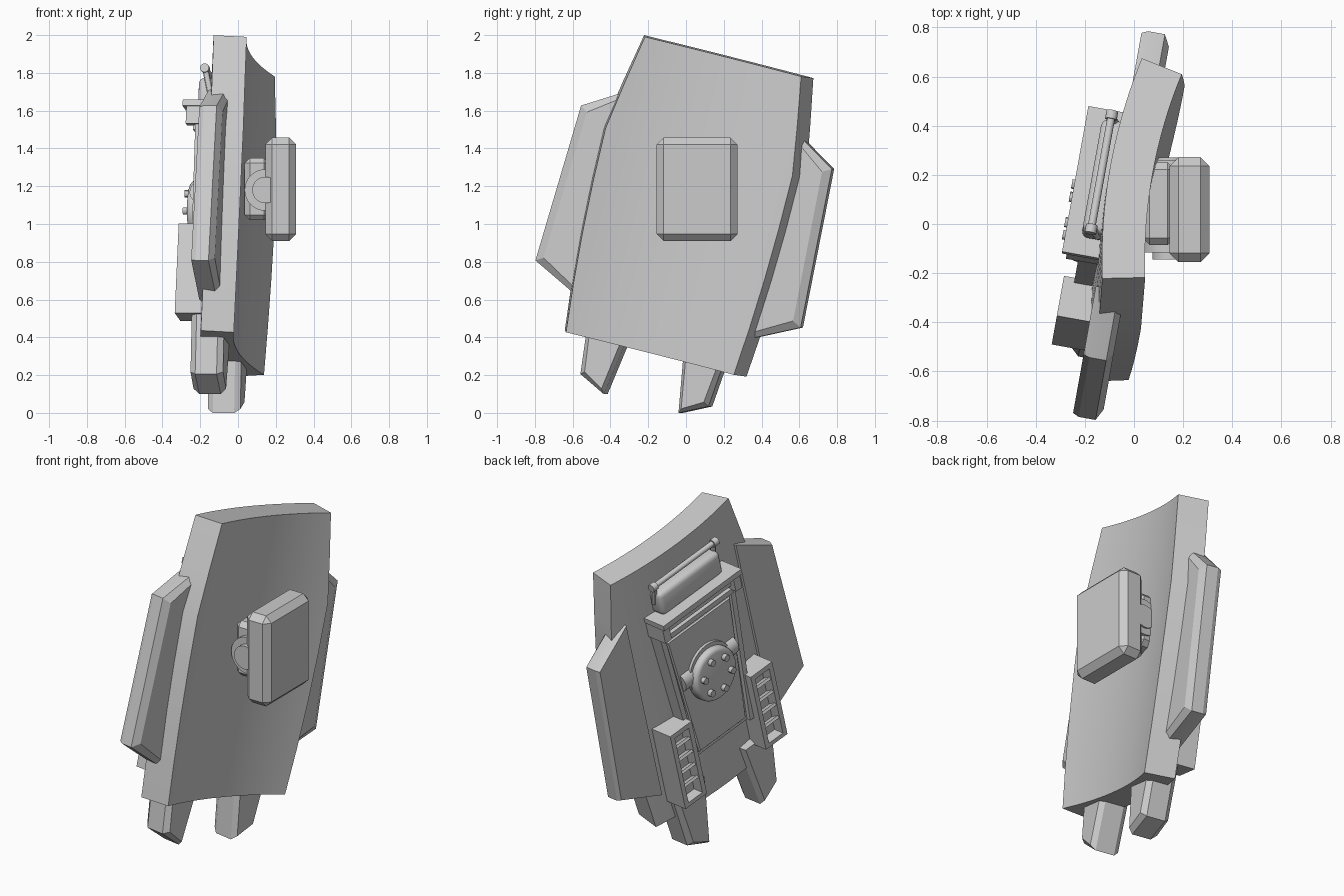
import bpy, bmesh, math
from mathutils import Matrix, Vector

if "Cube" in bpy.data.objects:
    bpy.data.objects.remove(bpy.data.objects["Cube"])

grey = bpy.data.materials.new("plain grey")
grey.use_nodes = True
grey.diffuse_color = (0.6, 0.6, 0.6, 1)
grey.node_tree.nodes["Principled BSDF"].inputs["Base Color"].default_value = (0.6, 0.6, 0.6, 1)

# Shield frame: local x across, local y up the shield, local z to the inside
yaw, roll = math.radians(10.2), math.radians(14)
flat = Vector((math.sin(yaw), math.cos(yaw), 0))
up = Vector((0, 0, 1))
U = flat * math.cos(roll) - up * math.sin(roll)
V = flat * math.sin(roll) + up * math.cos(roll)
W = U.cross(V)
FRAME = Matrix.Translation((0.089, 0.0025, 1.1)) @ Matrix((U, V, W)).transposed().to_4x4()
WORLD = Matrix.Identity(4)


def finish(name, bm, frame=FRAME, smooth=30):
    bmesh.ops.recalc_face_normals(bm, faces=bm.faces[:])
    bm.transform(frame)
    mesh = bpy.data.meshes.new(name)
    bm.to_mesh(mesh)
    bm.free()
    mesh.materials.append(grey)
    obj = bpy.data.objects.new(name, mesh)
    bpy.context.collection.objects.link(obj)
    bpy.ops.object.select_all(action='DESELECT')
    obj.select_set(True)
    bpy.context.view_layer.objects.active = obj
    bpy.ops.object.shade_smooth_by_angle(angle=math.radians(smooth))
    return obj


def prism(name, outline, w0, w1, side=1, chamfer_out=0, chamfer_in=0, depth=0.03):
    """Extruded outline whose two end faces may be chamfered."""
    bm = bmesh.new()
    rings = [[bm.verts.new((u * side, v, w)) for u, v in outline] for w in (w0, w1)]
    n = len(outline)
    ends = [bm.faces.new(r) for r in rings]
    for i in range(n):
        j = (i + 1) % n
        bm.faces.new((rings[0][i], rings[0][j], rings[1][j], rings[1][i]))
    bmesh.ops.recalc_face_normals(bm, faces=bm.faces[:])
    for face, size in zip(ends, (chamfer_out, chamfer_in)):
        if size:
            bmesh.ops.inset_region(bm, faces=[face], thickness=size, depth=depth)
    return finish(name, bm, smooth=20)


def box(name, lo, hi, bevel=0, segments=1, frame=FRAME, tilt=0):
    lo, hi = Vector(lo), Vector(hi)
    bm = bmesh.new()
    bmesh.ops.create_cube(bm, size=1)
    bm.transform(Matrix.Diagonal((*(hi - lo), 1)))
    if bevel:
        bmesh.ops.bevel(bm, geom=bm.edges[:], offset=bevel, segments=segments,
                        profile=0.5, affect='EDGES')
    bm.transform(Matrix.Translation((lo + hi) / 2) @ Matrix.Rotation(tilt, 4, 'X'))
    return finish(name, bm, frame)


def rod(name, a, b, radius, bevel=0, sides=32, frame=FRAME):
    a, b = Vector(a), Vector(b)
    bm = bmesh.new()
    bmesh.ops.create_cone(bm, cap_ends=True, segments=sides, radius1=radius,
                          radius2=radius, depth=(b - a).length)
    if bevel:
        rims = [e for e in bm.edges if any(len(f.verts) > 4 for f in e.link_faces)]
        bmesh.ops.bevel(bm, geom=rims, offset=bevel, segments=4, profile=0.5, affect='EDGES')
    turn = Vector((0, 0, 1)).rotation_difference(b - a).to_matrix().to_4x4()
    bm.transform(Matrix.Translation((a + b) / 2) @ turn)
    return finish(name, bm, frame)


# Curved shield plate, widest above the middle
R, THICK, COLS = 2.1, 0.175, 20
centre = math.sqrt(R * R - 0.45 ** 2)
rows = [(-0.81, 0.465), (-0.55, 0.488), (-0.28, 0.505), (0, 0.515),
        (0.29, 0.518), (0.55, 0.478), (0.81, 0.433)]
bm = bmesh.new()
layers = []
for radius in (R, R + THICK):
    grid = []
    for v, half in rows:
        a = math.asin(half / R)
        angles = [a * (2 * i / COLS - 1) for i in range(COLS + 1)]
        grid.append([bm.verts.new((radius * math.sin(t), v, centre - radius * math.cos(t)))
                     for t in angles])
    layers.append(grid)
    for low, high in zip(grid, grid[1:]):
        for i in range(COLS):
            bm.faces.new((low[i], low[i + 1], high[i + 1], high[i]))
inner, outer = layers
for k in (0, -1):
    for i in range(COLS):
        bm.faces.new((inner[k][i], inner[k][i + 1], outer[k][i + 1], outer[k][i]))
    for r in range(len(rows) - 1):
        bm.faces.new((inner[r][k], inner[r + 1][k], outer[r + 1][k], outer[r][k]))
finish("shield_plate", bm)

# Paired side flaps, lower prongs and louvred vents
flap = [(0.43, 0.53), (0.695, 0.37), (0.735, -0.485), (0.43, -0.635)]
prong = [(0.39, -0.66), (0.355, -1.01), (0.207, -1.083), (0.14, -0.66)]
for side, tag in ((-1, "front"), (1, "back")):
    prism(tag + "_side_flap", flap, -0.17, -0.1, side, 0.012, 0.05, 0.025)
    prism(tag + "_lower_prong", prong, -0.215, -0.1, side, 0.03, 0.03)

    def vent_box(name, u0, u1, v0, v1, w0, w1, tilt=0):
        u0, u1 = sorted((u0 * side, u1 * side))
        box(tag + "_vent_" + name, (u0, v0, w0), (u1, v1, w1), tilt=tilt)

    vent_box("base", 0.235, 0.405, -0.69, -0.2, -0.265, -0.17)
    vent_box("inner_wall", 0.235, 0.265, -0.69, -0.2, -0.33, -0.26)
    vent_box("outer_wall", 0.375, 0.405, -0.69, -0.2, -0.33, -0.26)
    vent_box("top_wall", 0.26, 0.38, -0.23, -0.2, -0.33, -0.26)
    vent_box("bottom_wall", 0.26, 0.38, -0.69, -0.665, -0.33, -0.26)
    for i in range(4):
        v = -0.315 - i * 0.087
        vent_box("slat_%d" % (i + 1), 0.26, 0.38, v - 0.008, v + 0.008, -0.325, -0.25, 0.5)

# Tapered outer panel with rails and a top crossbar
prism("outer_panel", [(-0.29, 0.44), (0.29, 0.44), (0.215, -0.49), (-0.215, -0.49)],
      -0.26, -0.16)
prism("raised_panel", [(-0.25, 0.32), (0.25, 0.32), (0.185, -0.46), (-0.185, -0.46)],
      -0.275, -0.25, 1, 0.01, 0, 0.008)
for side, tag in ((-1, "front"), (1, "back")):
    prism(tag + "_panel_rail", [(0.265, 0.44), (0.3, 0.44), (0.235, -0.49), (0.205, -0.49)],
          -0.285, -0.2, side)
    box(tag + "_crossbar_block", (side * 0.28 - 0.025, 0.37, -0.335),
        (side * 0.28 + 0.025, 0.48, -0.18))
box("crossbar_lip", (-0.31, 0.465, -0.355), (0.31, 0.498, -0.17))
box("crossbar_body", (-0.27, 0.4, -0.305), (0.27, 0.47, -0.17))
box("crossbar_lower_rail", (-0.27, 0.345, -0.3), (0.27, 0.375, -0.2))

# Rounded pack with a carry rail above the crossbar
box("upper_pack", (-0.24, 0.49, -0.29), (0.24, 0.64, -0.18), 0.028, 3)
rod("carry_rail", (-0.25, 0.685, -0.255), (0.25, 0.685, -0.255), 0.016, sides=16)
for side, tag in ((-1, "front"), (1, "back")):
    rod(tag + "_rail_knob", (side * 0.225, 0.685, -0.255), (side * 0.26, 0.685, -0.255),
        0.024, sides=16)
    rod(tag + "_rail_post", (side * 0.235, 0.685, -0.255), (side * 0.235, 0.56, -0.225),
        0.016, sides=12)

# Round hub with a cross roller and a ring of bolts
HUB = -0.03
rod("hub_roller", (-0.21, HUB + 0.05, -0.255), (0.21, HUB + 0.05, -0.255), 0.06)
rod("hub_backing", (0, HUB + 0.02, -0.2), (0, HUB + 0.02, -0.3), 0.165)
rod("hub_disc", (0, HUB, -0.25), (0, HUB, -0.34), 0.16, 0.025, 40)
for i in range(6):
    a = math.radians(60 * i + 15)
    u, v = 0.105 * math.cos(a), HUB + 0.105 * math.sin(a)
    rod("hub_bolt_%d" % (i + 1), (u, v, -0.33), (u, v, -0.365), 0.02, sides=12)

# Inner arm mount, upright rather than tilted with the shield
box("arm_pad", (0.145, -0.155, 0.91), (0.307, 0.272, 1.457), 0.036, 1, WORLD)
box("arm_mount", (0.035, -0.085, 1.02), (0.165, 0.25, 1.35), 0.028, 1, WORLD)
rod("mount_hinge", (0.145, -0.115, 1.18), (0.145, 0.26, 1.18), 0.11, frame=WORLD)
rod("hinge_pin", (0.145, -0.145, 1.18), (0.145, 0.27, 1.18), 0.07, frame=WORLD)
